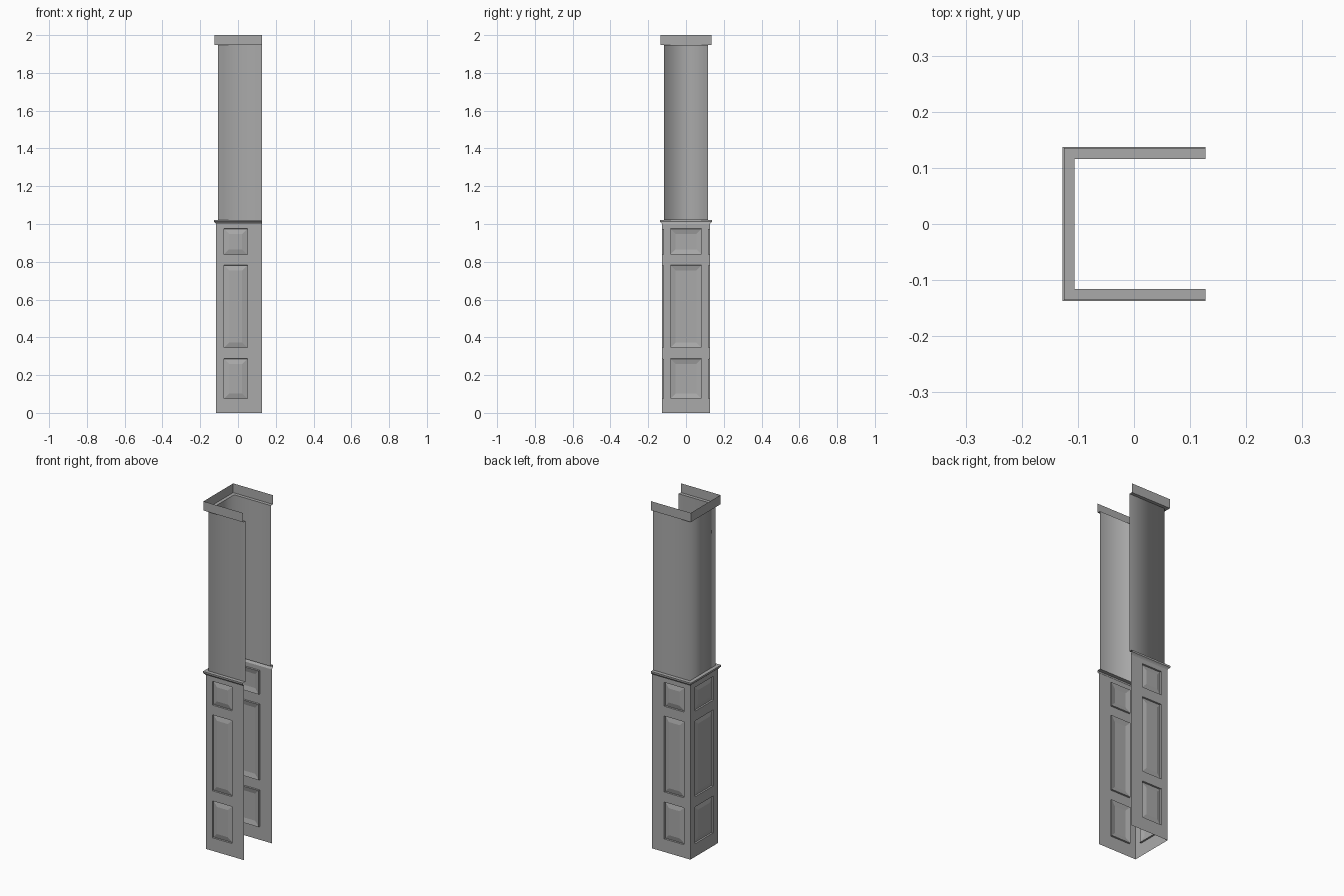
import bpy, bmesh
from mathutils import Vector

if "Cube" in bpy.data.objects:
    bpy.data.objects.remove(bpy.data.objects["Cube"])

XR = 0.1275            # open (right) end of the U plan
XS, YS = 0.106, 0.116  # upper shaft: left wall x and side wall y

# Dark grey paint
PAINT = bpy.data.materials.new("dark_grey_paint")
PAINT.diffuse_color = (0.4, 0.4, 0.4, 1.0)
PAINT.use_nodes = True
PAINT.node_tree.nodes["Principled BSDF"].inputs["Base Color"].default_value = PAINT.diffuse_color


def finish(bm, name, smooth=False):
    bmesh.ops.remove_doubles(bm, verts=bm.verts, dist=0.0002)
    for f in bm.faces:
        f.smooth = smooth
    me = bpy.data.meshes.new(name)
    bm.to_mesh(me)
    bm.free()
    me.materials.append(PAINT)
    ob = bpy.data.objects.new(name, me)
    bpy.context.collection.objects.link(ob)
    return ob


def sweep(name, profile, smooth=False):
    """Sweep (offset, z) points round the three-sided plan with mitred corners."""
    bm = bmesh.new()
    rows = []
    for o, z in profile:
        x, y = -(XS + o), YS + o
        rows.append([bm.verts.new(p) for p in
                     ((XR, y, z), (x, y, z), (x, -y, z), (XR, -y, z))])
    for a, b in zip(rows, rows[1:]):
        for i in range(3):
            bm.faces.new((a[i], a[i + 1], b[i + 1], b[i]))
    return finish(bm, name, smooth)


def panelled_wall(name, origin, u, n, width, u0, u1, panels, height):
    """Flat wall with a column of recessed panels that have raised, bevelled fields."""
    bm = bmesh.new()
    origin, u, n = Vector(origin), Vector(u), Vector(n)

    def rect(a, b, c, d, depth=0.0):
        return [bm.verts.new(origin + u * s + Vector((0, 0, z)) - n * depth)
                for s, z in ((a, c), (b, c), (b, d), (a, d))]

    zs = [0.0] + [z for p in panels for z in p] + [height]
    us = [0.0, u0, u1, width]
    for j in range(len(zs) - 1):
        for i in range(3):
            if not (i == 1 and j % 2 == 1):
                bm.faces.new(rect(us[i], us[i + 1], zs[j], zs[j + 1]))
    # frame edge, recess step, sloping margin, raised field
    for lo, hi in panels:
        rings = [rect(u0 + k, u1 - k, lo + k, hi - k, d) for k, d in
                 ((0, 0), (0.001, 0.009), (0.028, 0.002))]
        for a, b in zip(rings, rings[1:]):
            for i in range(4):
                k = (i + 1) % 4
                bm.faces.new((a[i], a[k], b[k], b[i]))
        bm.faces.new(rings[-1])
    return finish(bm, name)


# Panelled lower casing
H = 1.0
XL, YL = XS + 0.0105, YS + 0.0105
PANELS = ((0.075, 0.287), (0.345, 0.782), (0.838, 0.975))
panelled_wall("front_panelled_side", (-XL, -YL, 0), (1, 0, 0), (0, -1, 0),
              XL + XR, XL - 0.075, XL + 0.05, PANELS, H)
panelled_wall("back_panelled_side", (XR, YL, 0), (-1, 0, 0), (0, 1, 0),
              XL + XR, XR - 0.05, XR + 0.075, PANELS, H)
panelled_wall("left_panelled_side", (-XL, YL, 0), (0, -1, 0), (-1, 0, 0),
              2 * YL, YL - 0.083, YL + 0.083, PANELS, H)

# Moulded rail between the casing and the shaft
sweep("rail_moulding", [(0.0105, 1.0), (0.0145, 1.006), (0.0205, 1.012),
                        (0.0212, 1.022), (0.0, 1.022)])

# Plain upper shaft, shaded softly round its corners
sweep("upper_shaft", [(0.0, 1.022), (0.0, 1.947)], smooth=True)

# Cap band, open at the top
sweep("cap_band", [(0.0, 1.947), (0.019, 1.947), (0.019, 2.0)])
